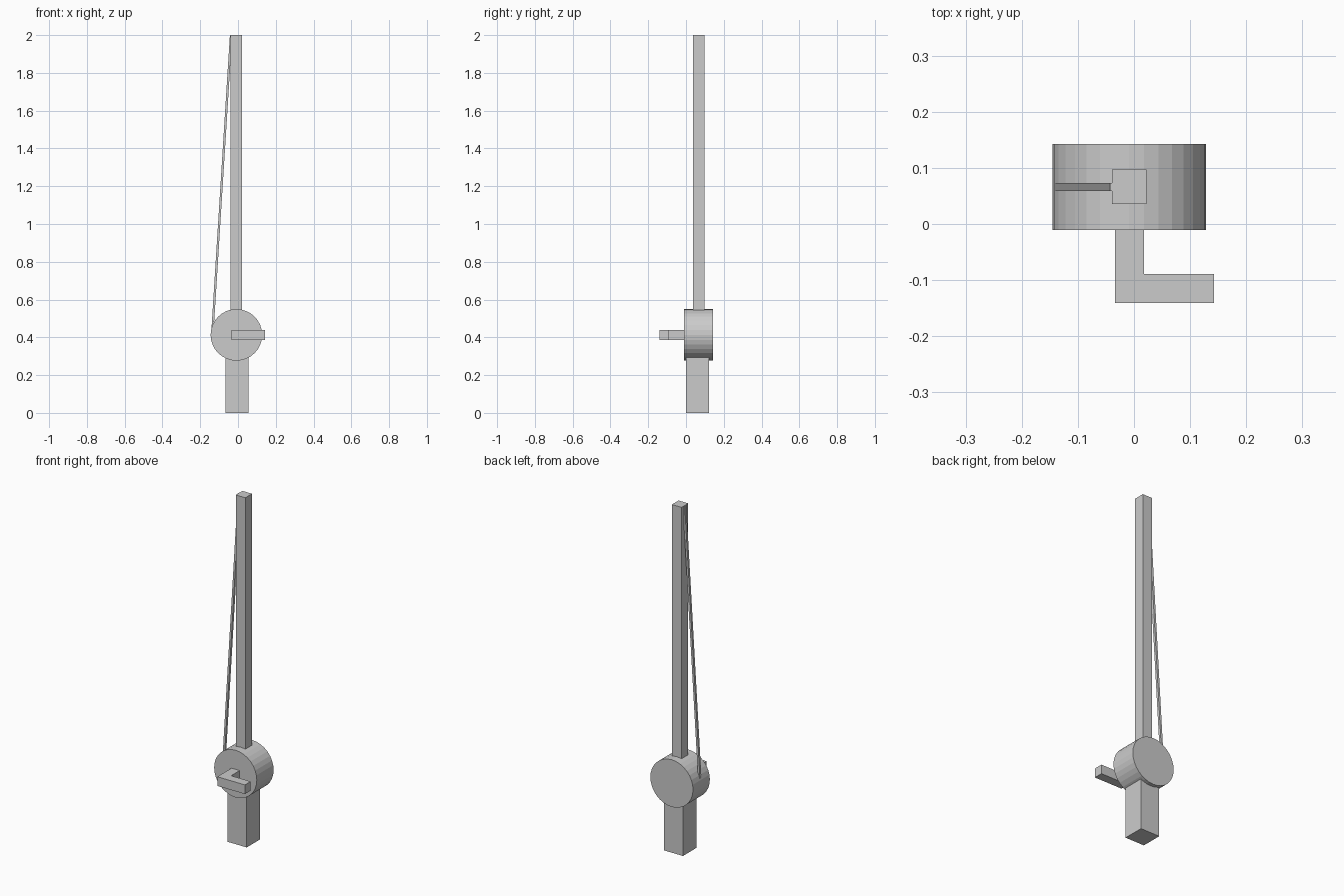
import bpy, bmesh, math
from mathutils import Vector, Matrix

if "Cube" in bpy.data.objects:
    bpy.data.objects.remove(bpy.data.objects["Cube"])


def make_object(name, bm):
    bmesh.ops.recalc_face_normals(bm, faces=bm.faces)
    mesh = bpy.data.meshes.new(name)
    bm.to_mesh(mesh)
    bm.free()
    obj = bpy.data.objects.new(name, mesh)
    bpy.context.collection.objects.link(obj)
    return obj


def box(name, lo, hi):
    lo, hi = Vector(lo), Vector(hi)
    bm = bmesh.new()
    bmesh.ops.create_cube(bm, size=1, matrix=Matrix.Translation((lo + hi) / 2)
                          @ Matrix.Diagonal((*(hi - lo), 1)))
    return make_object(name, bm)


def prism(name, points, offset):
    bm = bmesh.new()
    face = bm.faces.new([bm.verts.new(p) for p in points])
    new = bmesh.ops.extrude_face_region(bm, geom=[face], use_keep_orig=True)
    bmesh.ops.translate(bm, vec=offset,
                        verts=[v for v in new["geom"] if isinstance(v, bmesh.types.BMVert)])
    return make_object(name, bm)


# Rod shaft and grip below the reel
box("rod_shaft", (-0.039, 0.036, 0.42), (0.022, 0.097, 2.0))
box("grip", (-0.066, 0.0, 0.0), (0.056, 0.122, 0.40))

# Reel drum lying along y
bm = bmesh.new()
bmesh.ops.create_cone(bm, cap_ends=True, segments=32, radius1=0.1365, radius2=0.1365,
                      depth=0.154, matrix=Matrix.Translation((-0.0085, 0.066, 0.413))
                      @ Matrix.Rotation(math.pi / 2, 4, 'X'))
make_object("reel_drum", bm)

# L-shaped crank handle
crank = [(-0.034, -0.005), (-0.034, -0.141), (0.143, -0.141),
         (0.143, -0.089), (0.018, -0.089), (0.018, -0.005)]
prism("crank_handle", [(x, y, 0.386) for x, y in crank], (0, 0, 0.053))

# Thin line from the reel up to the tip
prism("line", [(-0.142, 0.059, 0.42), (-0.130, 0.059, 0.42),
               (-0.031, 0.059, 1.999), (-0.043, 0.059, 1.999)], (0, 0.014, 0))
